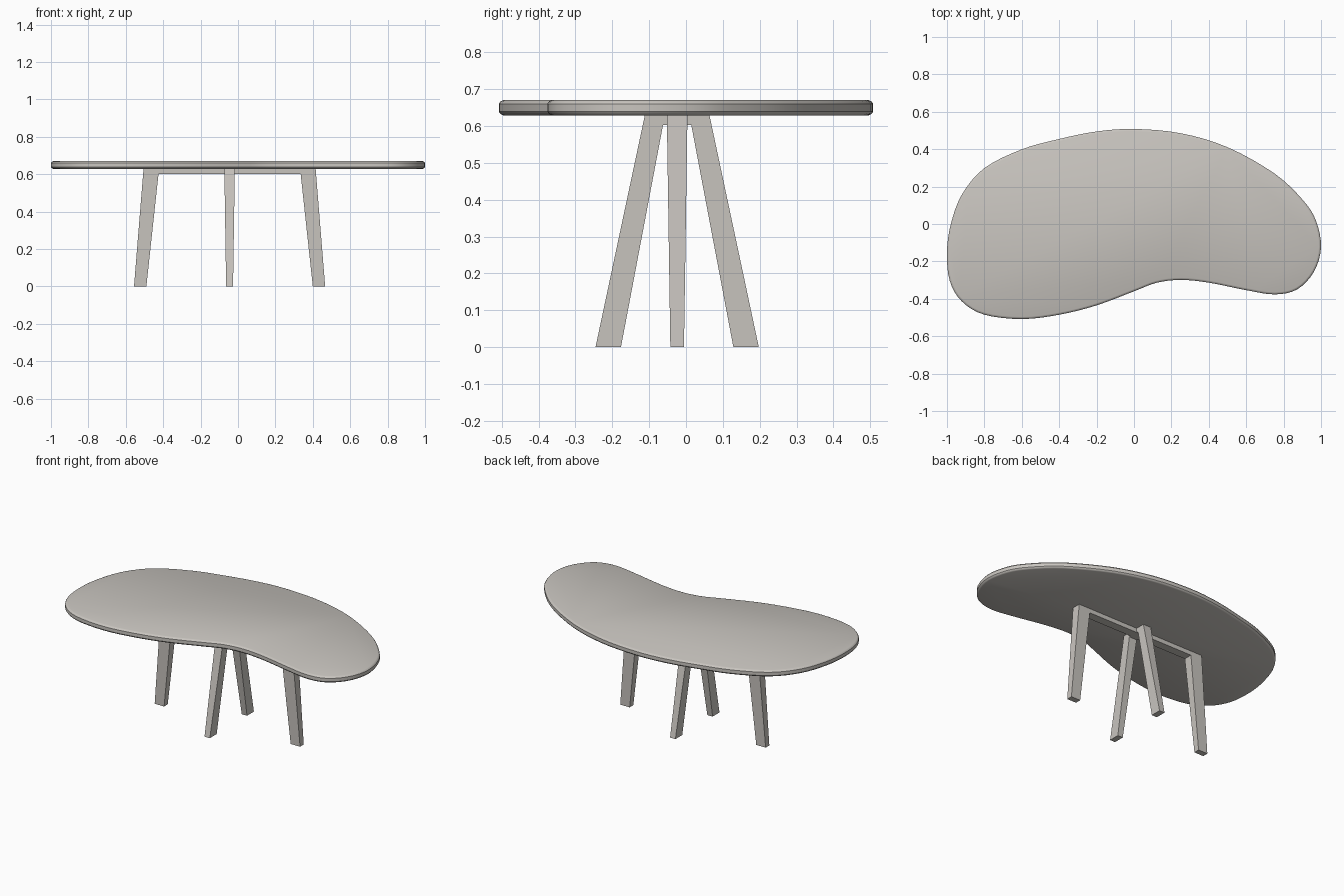
import bpy, bmesh
from mathutils import Vector

if "Cube" in bpy.data.objects:
    bpy.data.objects.remove(bpy.data.objects["Cube"])

mat = bpy.data.materials.new("warm grey")
mat.diffuse_color = (0.58, 0.555, 0.52, 1)
mat.use_nodes = True
mat.node_tree.nodes["Principled BSDF"].inputs["Base Color"].default_value = mat.diffuse_color


def add_object(name, bm):
    bmesh.ops.recalc_face_normals(bm, faces=bm.faces)
    mesh = bpy.data.meshes.new(name)
    bm.to_mesh(mesh)
    bm.free()
    ob = bpy.data.objects.new(name, mesh)
    bpy.context.collection.objects.link(ob)
    mesh.materials.append(mat)
    return ob


def smooth_loop(pts, steps):
    """Closed Catmull-Rom curve through the points."""
    out, n = [], len(pts)
    for i in range(n):
        a, b, c, d = (Vector(pts[(i + k) % n]) for k in (-1, 0, 1, 2))
        for s in range(steps):
            t = s / steps
            out.append(0.5 * (2 * b + (c - a) * t + (2 * a - 5 * b + 4 * c - d) * t * t
                              + (3 * b - a - 3 * c + d) * t ** 3))
    return out


# Kidney-shaped tabletop with a rounded rim
outline = [(0, .508), (-.2, .495), (-.4, .455), (-.6, .4), (-.8, .3), (-.92, .16),
           (-.98, 0), (-1, -.15), (-.985, -.3), (-.92, -.41), (-.8, -.48), (-.6, -.503),
           (-.4, -.48), (-.2, -.43), (0, -.355), (.12, -.31), (.25, -.295), (.4, -.31),
           (.6, -.35), (.75, -.372), (.87, -.345), (.96, -.25), (.997, -.12),
           (.97, .02), (.9, .13), (.75, .27), (.5, .41), (.25, .485)]
loop = smooth_loop(outline, 4)
lo = [min(p[k] for p in loop) for k in (0, 1)]
hi = [max(p[k] for p in loop) for k in (0, 1)]
half = (1.0, 0.508)
loop = [Vector([((p[k] - lo[k]) / (hi[k] - lo[k]) * 2 - 1) * half[k] for k in (0, 1)]) for p in loop]

bm = bmesh.new()
rings = []
n = len(loop)
for z, inset in ((.629, .012), (.632, .005), (.639, 0), (.660, 0), (.667, .005), (.670, .012)):
    ring = []
    for i, p in enumerate(loop):
        tan = (loop[(i + 1) % n] - loop[i - 1]).normalized()
        q = p + Vector((-tan.y, tan.x)) * inset   # outline runs counter-clockwise
        ring.append(bm.verts.new((q.x, q.y, z)))
    rings.append(ring)
for r0, r1 in zip(rings, rings[1:]):
    for i in range(n):
        j = (i + 1) % n
        bm.faces.new((r0[i], r0[j], r1[j], r1[i]))
bm.faces.new(rings[0][::-1])
bm.faces.new(rings[-1])
top = add_object("tabletop", bm)
bpy.context.view_layer.objects.active = top
top.select_set(True)
bpy.ops.object.shade_smooth_by_angle(angle=0.6)
top.select_set(False)

# Two crossing leg frames: each a splayed U with sides that taper to the floor
CX, CY = -.045, -.024


def leg_frame(name, out_top, out_foot, in_top, in_foot, along_x):
    right = [(in_top, .602), (in_foot, 0), (out_foot, 0), (out_top, .63)]
    profile = right + [(-u, z) for u, z in reversed(right)]
    bm = bmesh.new()
    sides = []
    for s in (-1, 1):
        ring = []
        for u, z in profile:
            v = s * (.0185 + .0095 * z / .63)
            x, y = (u, v) if along_x else (v, u)
            ring.append(bm.verts.new((CX + x, CY + y, z)))
        sides.append(ring)
        bm.faces.new(ring)
    m = len(profile)
    for i in range(m):
        j = (i + 1) % m
        bm.faces.new((sides[0][i], sides[0][j], sides[1][j], sides[1][i]))
    add_object(name, bm)


leg_frame("long_leg_frame", .46, .511, .38, .445, True)
leg_frame("short_leg_frame", .0875, .2215, .0385, .1525, False)
